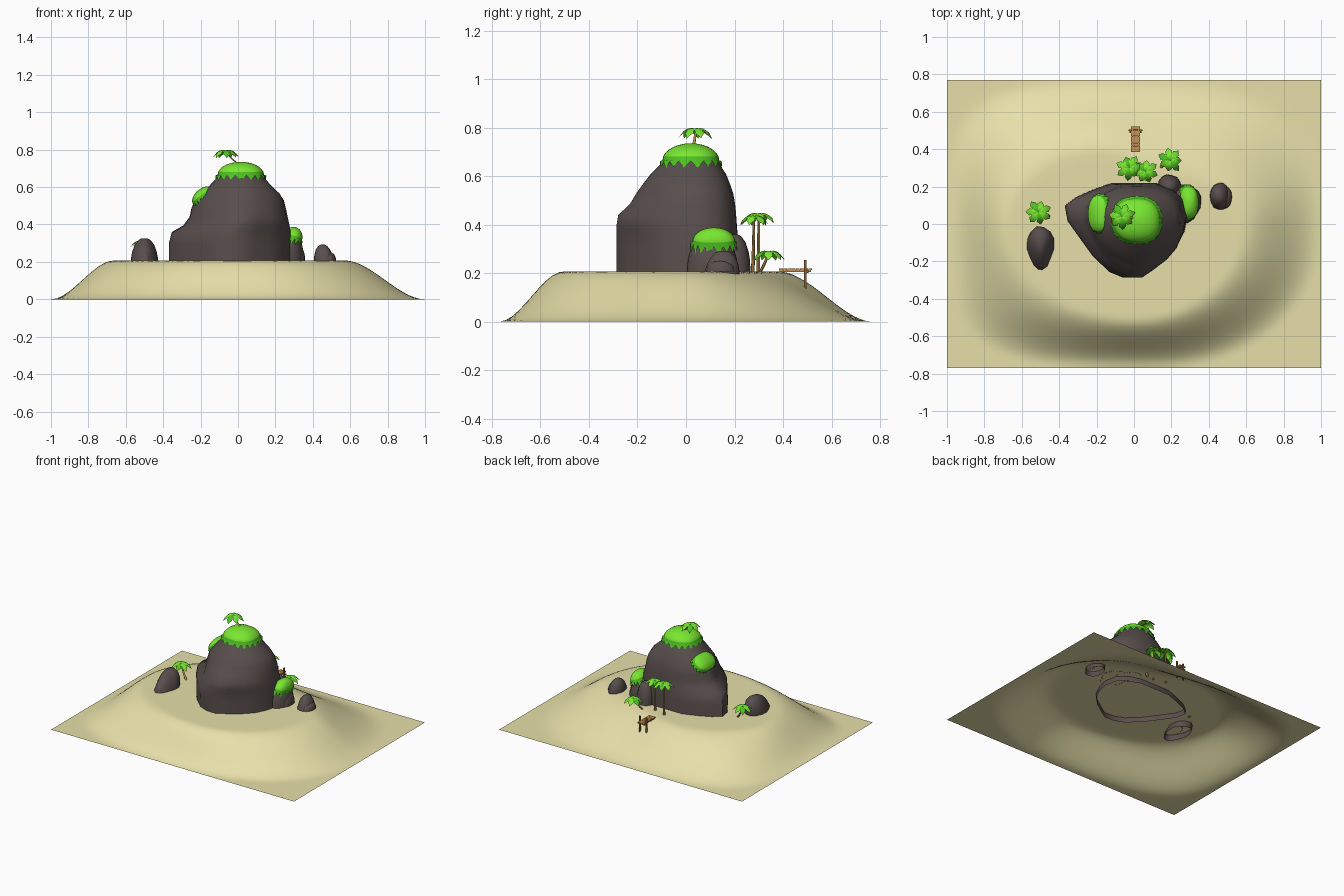
import bpy, math, random
from mathutils import Matrix, Vector

if "Cube" in bpy.data.objects:
    bpy.data.objects.remove(bpy.data.objects["Cube"])
random.seed(4)


def mat(name, c):
    m = bpy.data.materials.new(name)
    m.diffuse_color = (*c, 1)
    m.use_nodes = True
    m.node_tree.nodes["Principled BSDF"].inputs["Base Color"].default_value = m.diffuse_color
    return m


SAND = mat("sand", (.80, .74, .40))
ROCK = mat("dark rock", (.098, .078, .074))
LIGHT = mat("light green", (.19, .80, .03))
DARK = mat("dark green", (.075, .52, .015))
TRUNK = mat("trunk brown", (.50, .28, .09))
PLANK = mat("plank brown", (.58, .29, .09))
POST = mat("post brown", (.25, .11, .03))


def make(name, verts, faces, mats, angle=40, idx=None):
    me = bpy.data.meshes.new(name)
    me.from_pydata([tuple(v) for v in verts], [], faces)
    for m in mats:
        me.materials.append(m)
    for i, p in enumerate(me.polygons):
        p.use_smooth = angle > 0
        if idx:
            p.material_index = idx[i]
    if angle > 0:
        me.set_sharp_from_angle(angle=math.radians(angle))
    ob = bpy.data.objects.new(name, me)
    bpy.context.collection.objects.link(ob)
    return ob


def loft(rings, cap=True):
    n = len(rings[0])
    verts = [v for r in rings for v in r]
    faces = [(k * n + i, k * n + (i + 1) % n, (k + 1) * n + (i + 1) % n, (k + 1) * n + i)
             for k in range(len(rings) - 1) for i in range(n)]
    if cap:
        faces.append(tuple(range((len(rings) - 1) * n, len(rings) * n)))
    return verts, faces


# Sand: open sheet rising to an uneven plateau, gentler towards the back left
def ground(x, y):
    r = math.hypot(x, y)
    if r < .01:
        return .207
    back = .345 - .075 * math.tanh(x / .2)
    k = .5 + .5 * math.tanh(x / .15)
    ri = r / math.hypot(x / (.67 * (1 - k) + .58 * k), y / (.51 if y < 0 else back))
    n = 3.2 + .9 * math.cos(math.atan2(y, x) - math.radians(150))
    ro = r / (abs(x) ** n + abs(y / .77) ** n) ** (1 / n)
    t = min(1, max(0, (r - ri) / (ro - ri)))
    return .207 * (1 - t * t * (3 - 2 * t)) * (1 - .12 * t * (1 - t))


NX, NY = 72, 56
sv = [(-1 + 2 * i / NX, -.77 + 1.54 * j / NY) for j in range(NY + 1) for i in range(NX + 1)]
sv = [(x, y, ground(x, y)) for x, y in sv]
sf = [(j * (NX + 1) + i, j * (NX + 1) + i + 1, (j + 1) * (NX + 1) + i + 1, (j + 1) * (NX + 1) + i)
      for j in range(NY) for i in range(NX)]
make("sand_island", sv, sf, [SAND], 180)

# Main rock: shield-shaped footprint fitted into a bounding box at each height
foot = [(-.37, .10), (-.355, .02), (-.29, -.07), (-.22, -.165), (-.13, -.25), (-.06, -.278),
        (.02, -.28), (.09, -.235), (.17, -.18), (.23, -.12), (.27, -.04), (.29, .05),
        (.27, .14), (.21, .19), (.12, .22), (0, .22), (-.12, .22), (-.22, .185), (-.31, .145)]
levels = [(.17, -.37, .29, -.285, .22, 0), (.30, -.37, .285, -.287, .217, 0),
          (.36, -.355, .282, -.287, .213, .05), (.395, -.295, .277, -.287, .21, .1),
          (.44, -.265, .268, -.28, .207, .2), (.485, -.258, .26, -.232, .203, .3),
          (.53, -.238, .25, -.205, .195, .45), (.565, -.200, .228, -.18, .183, .6),
          (.61, -.155, .178, -.145, .165, .75), (.655, -.112, .138, -.098, .135, .9),
          (.695, -.075, .1, -.06, .1, 1)]
rings = []
for z, x0, x1, y0, y1, rd in levels:
    ring = []
    for x, y in foot:
        u, v = (x + .04) / .33, (y + .03) / .25
        l = math.hypot(u, v)
        u, v = u * (1 - rd) + u / l * rd, v * (1 - rd) + v / l * rd
        ring.append(((x0 + x1) / 2 + u * (x1 - x0) / 2, (y0 + y1) / 2 + v * (y1 - y0) / 2, z))
    rings.append(ring)
make("main_rock", *loft(rings), [ROCK], 60)


# Boulders: rounded lumps with a little irregularity, open underneath
def boulder(name, cx, cy, rx, ry, top, lean=(0, 0), egg=0, base=.206, n=14):
    jit = [random.uniform(.94, 1.04) for _ in range(n)]
    rs = []
    for h, s in ((0, 1), (.3, .98), (.55, .88), (.78, .7), (.93, .46), (1, .22)):
        ring = []
        for i in range(n):
            c, d = math.cos(math.tau * i / n), math.sin(math.tau * i / n)
            ring.append((cx + lean[0] * h + rx * s * jit[i] * c * (1 + egg * d),
                         cy + lean[1] * h + ry * s * jit[i] * d, base + h * (top - base)))
        rs.append(ring)
    make(name, *loft(rs), [ROCK], 60)


boulder("right_boulder", .27, .11, .085, .11, .365)
boulder("right_low_boulder", .315, .12, .045, .07, .29)
boulder("back_boulder", .19, .20, .065, .065, .36)
boulder("left_islet_rock", -.50, -.145, .074, .118, .326, (0, .055), .3, .17)
boulder("left_islet_front", -.50, -.175, .042, .075, .275, (0, .02))
boulder("small_rock", .465, .145, .055, .077, .292, (-.012, .01), 0, .17)
boulder("small_rock_side", .49, .14, .034, .06, .25)


# Grass caps: bright dome with a darker zig-zag fringe
def grass(name, c, rx, ry, h, drop, tilt=0, n=36):
    M = Matrix.Translation(c) @ Matrix.Rotation(tilt, 4, 'Y')

    def p(i, s, z):
        a = math.tau * i / n
        ca, sa = math.cos(a), math.sin(a)
        e = .85
        return M @ Vector((rx * s * math.copysign(abs(ca) ** e, ca),
                           ry * s * math.copysign(abs(sa) ** e, sa), z))
    rs = [[p(i, 1.10, -drop * random.uniform(.85, 1.1) if i % 2 else -drop * .1)
           for i in range(n)]]
    for k in range(7):
        b = math.pi / 2 * k / 7
        rs.append([p(i, math.cos(b), h * math.sin(b)) for i in range(n)])
    rs.append([p(i, .04, h) for i in range(n)])
    v, f = loft(rs)
    make(name, v, f, [LIGHT, DARK], 50, [1 if k < 2 * n else 0 for k in range(len(f))])


grass("summit_grass", (.015, .02, .665), .124, .117, .07, .03)
grass("left_grass", (-.19, .055, .552), .066, .098, .038, .03, -.72)
grass("right_grass", (.292, .115, .328), .052, .088, .06, .035, .3)


# Palms: bent tapered trunk and drooping toothed fronds
def palm(name, base, crown, R, r=.008, count=7, turn=0.0):
    b, c = Vector(base), Vector(crown)
    mid = Vector(((b.x * .35 + c.x * .65), (b.y * .35 + c.y * .65), b.z * .6 + c.z * .4))
    rs = []
    for k in range(7):
        t = k / 6
        q = b * (1 - t) ** 2 + mid * 2 * t * (1 - t) + c * t * t
        w = r * (1 - .35 * t)
        rs.append([q + Vector((w * math.cos(math.tau * i / 7), w * math.sin(math.tau * i / 7), 0))
                   for i in range(7)])
    make(name + "_trunk", *loft(rs), [TRUNK], 50)
    widths = (.15, .8, .6, 1, .65, .8, .4, 0)
    v, f, idx = [], [], []
    for k in range(count):
        a = turn + math.tau * k / count
        d, s = Vector((math.cos(a), math.sin(a), 0)), Vector((-math.sin(a), math.cos(a), 0))
        o = len(v)
        ln = R * random.uniform(.9, 1.1)
        for j, w in enumerate(widths):
            t = j / (len(widths) - 1)
            m = c + d * ln * t + Vector((0, 0, R * (.75 * t - 1.25 * t * t)))
            e = s * w * R * .36
            low = Vector((0, 0, -w * R * .1))
            v += [m + e + low, m, m - e + low]
        for j in range(len(widths) - 1):
            q = o + 3 * j
            f += [(q, q + 1, q + 4, q + 3), (q + 1, q + 2, q + 5, q + 4)]
            idx += [int(k % 3 == 2)] * 2
    make(name + "_fronds", v, f, [LIGHT, DARK], 30, idx)


palm("summit_palm", (.01, .03, .72), (-.065, .04, .79), .07, .007, turn=.3)
palm("tall_palm_left", (-.03, .298, .2), (-.025, .30, .44), .068, turn=.1)
palm("tall_palm_right", (.06, .275, .2), (.062, .28, .43), .066, turn=.6)
palm("low_palm", (.13, .295, .19), (.195, .34, .285), .066, turn=.9)
palm("islet_palm", (-.45, .04, .2), (-.51, .063, .305), .066, turn=.4)


# Dock: cross planks on two rails, with posts and a crossbar at the end
def box(name, c, s, m):
    v = [(c[0] + a * s[0] / 2, c[1] + b * s[1] / 2, c[2] + d * s[2] / 2)
         for a in (-1, 1) for b in (-1, 1) for d in (-1, 1)]
    make(name, v, [(0, 1, 3, 2), (4, 6, 7, 5), (0, 4, 5, 1), (2, 3, 7, 6), (0, 2, 6, 4),
                   (1, 5, 7, 3)], [m], 0)


for k in range(8):
    box("dock_plank", (.008, .392 + k * .0172, .216), (.05, .0155, .008), PLANK)
for sx in (-1, 1):
    box("dock_rail", (.008 + sx * .016, .45, .209), (.007, .13, .008), PLANK)
    box("dock_post", (.008 + sx * .028, .492, .192), (.010, .010, .125), POST)
box("dock_crossbar", (.008, .50, .205), (.074, .008, .010), POST)
